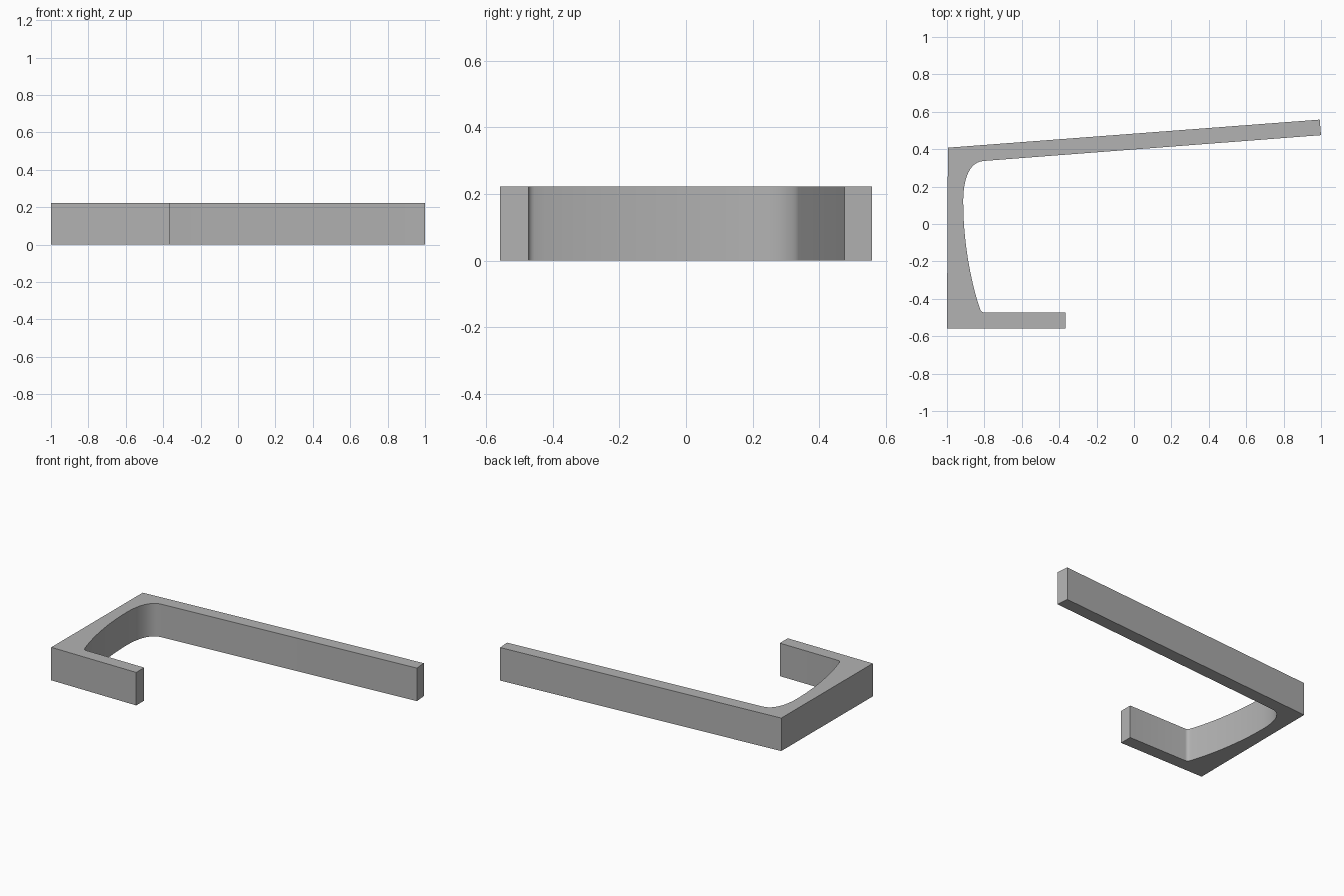
import bpy
import bmesh
import math
from mathutils import Vector
from mathutils.geometry import interpolate_bezier

HEIGHT = 0.222

cube = bpy.data.objects.get("Cube")
if cube:
    bpy.data.objects.remove(cube, do_unlink=True)


def arc(start, handle_a, handle_b, end, count):
    """Points along a cubic curve in the ground plane."""
    pts = [Vector((*p, 0)) for p in (start, handle_a, handle_b, end)]
    return [(p.x, p.y) for p in interpolate_bezier(*pts, count)]


# Inner edge: fillet under the long arm, bowed spine, tight fillet at the short arm
long_fillet = arc((-0.805, 0.337), (-0.89, 0.33), (-0.915, 0.22), (-0.913, 0.11), 14)
spine_bow = arc((-0.913, 0.11), (-0.913, -0.1), (-0.87, -0.32), (-0.823, -0.455), 16)
short_fillet = arc((-0.823, -0.455), (-0.819, -0.465), (-0.812, -0.473), (-0.80, -0.473), 5)

# Closed outline, counter-clockwise from the outer corner of the short arm
outline = [(-1, -0.558), (-0.367, -0.558), (-0.367, -0.473)]
outline += (long_fillet + spine_bow[1:] + short_fillet[1:])[::-1]
outline += [(1, 0.475), (0.993, 0.558), (-0.995, 0.408)]

# Extrude the outline into the bracket
bm = bmesh.new()
base = bm.faces.new([bm.verts.new((x, y, 0)) for x, y in outline])
result = bmesh.ops.extrude_face_region(bm, geom=[base], use_keep_orig=True)
top_verts = [g for g in result["geom"] if isinstance(g, bmesh.types.BMVert)]
bmesh.ops.translate(bm, verts=top_verts, vec=(0, 0, HEIGHT))
bmesh.ops.recalc_face_normals(bm, faces=bm.faces)
mesh = bpy.data.meshes.new("hook_bracket")
bm.to_mesh(mesh)
bm.free()
bracket = bpy.data.objects.new("hook_bracket", mesh)
bpy.context.collection.objects.link(bracket)

# Plain grey material
grey = bpy.data.materials.new("light_grey")
grey.use_nodes = True
colour = (0.45, 0.45, 0.45, 1)
grey.diffuse_color = colour
grey.node_tree.nodes["Principled BSDF"].inputs["Base Color"].default_value = colour
mesh.materials.append(grey)

# Smooth the curved inner wall, keep the corners crisp
bpy.ops.object.select_all(action="DESELECT")
bracket.select_set(True)
bpy.context.view_layer.objects.active = bracket
bpy.ops.object.shade_smooth_by_angle(angle=math.radians(30))
